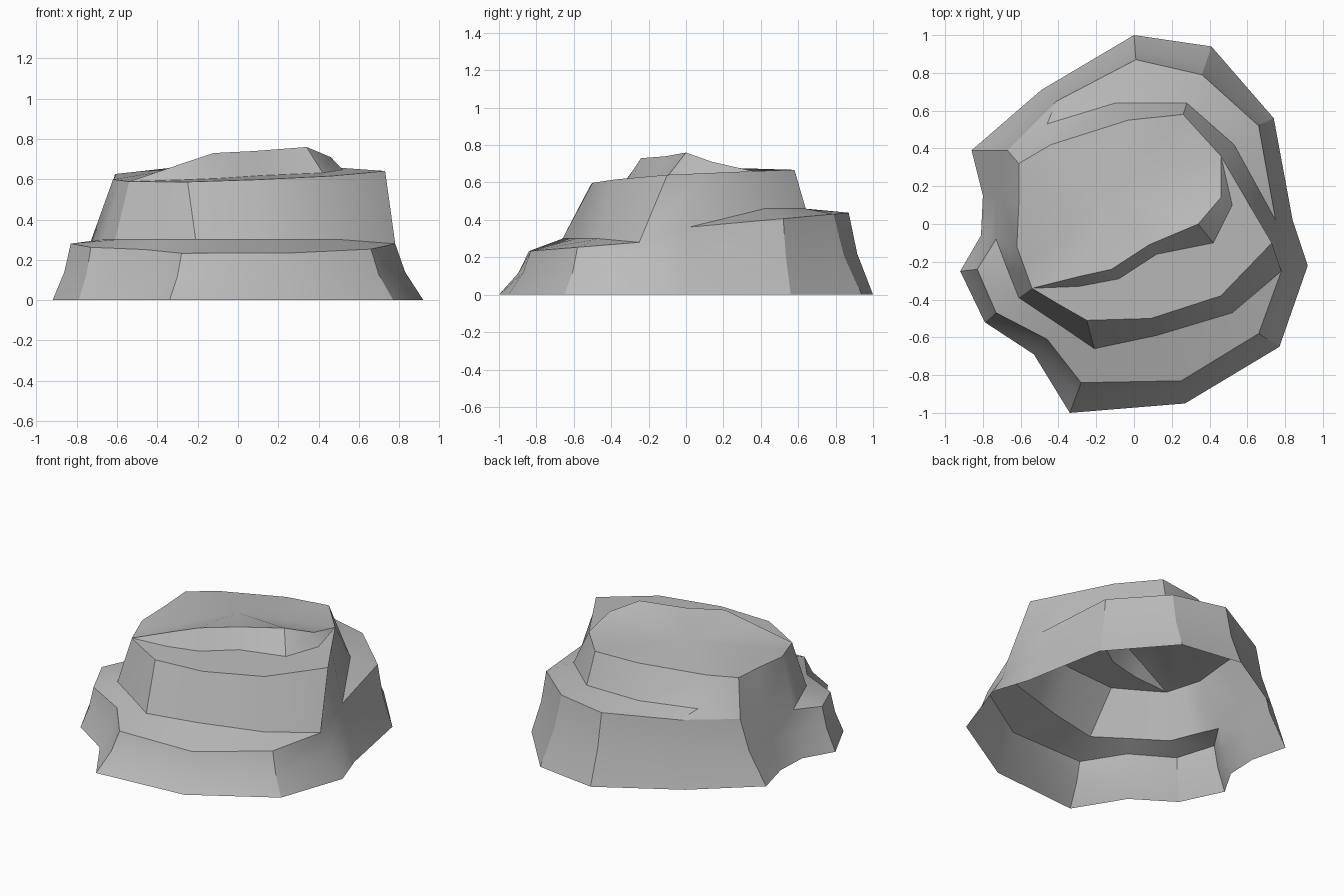
import bpy
import bmesh
import math
from mathutils import Vector

cube = bpy.data.objects.get("Cube")
if cube:
    bpy.data.objects.remove(cube, do_unlink=True)


# Height rules for the sloping treads
def ledge_height(x, y):
    return .36 + .09 * y if y > 0 else .3 + .08 * y


def inner_ledge_height(x, y):
    return .46 if y > .4 else .3


def rim_height(x, y):
    return .625 + .03 * x + .06 * y


def lift(outline, rule):
    return [Vector((x, y, rule(x, y))) for x, y in outline]


# Every ring runs counter-clockwise from the right side
base = lift([(.92, -.22), (.84, .02), (.74, .56), (.41, .94), (0, 1),
             (-.49, .71), (-.86, .39), (-.8, .15), (-.81, -.06),
             (-.92, -.25), (-.79, -.52), (-.53, -.69), (-.34, -1),
             (.27, -.95), (.77, -.65)], lambda x, y: 0)

ledge = lift([(.78, -.25), (.75, .02), (.66, .52), (.36, .79), (.01, .87),
              (-.41, .65), (-.67, .39), (-.7, .15), (-.73, -.08),
              (-.83, -.24), (-.73, -.47), (-.46, -.61), (-.28, -.84),
              (.25, -.83), (.66, -.58)], ledge_height)

rim = lift([(.73, -.1), (.6, .12), (.46, .36), (.26, .58), (-.03, .55),
            (-.44, .42), (-.61, .32), (-.61, .1), (-.62, -.12),
            (-.58, -.23), (-.54, -.34), (-.39, -.43), (-.25, -.51),
            (.09, -.5), (.46, -.38)], rim_height)

# Skirt flares out toward the ground
skirt = [a.lerp(b, .65) for a, b in zip(base, ledge)]
for point, top in zip(skirt, ledge):
    point.z = top.z / 2

# Two crescent ledges: the inner edge leaves the outer one only along them
back_ledge = lift([(.53, .42), (.28, .64), (-.1, .64), (-.46, .53)],
                  inner_ledge_height)
front_ledge = lift([(-.67, -.24), (-.61, -.39), (-.4, -.53), (-.21, -.66),
                    (.12, -.59), (.52, -.47)], inner_ledge_height)
inner = ledge[:2] + back_ledge + ledge[6:9] + front_ledge

# Top step: a crescent tread that closes against the rim
tread = lift([(-.29, -.33), (-.08, -.29), (.12, -.16), (.42, -.1)], rim_height)
corner = rim[2]
step_foot = lift([(.52, .1)], rim_height) + [corner] + rim[2:11] + tread
crest = [Vector(p) for p in [(-.3, -.28, .67), (-.12, -.24, .73),
                             (.08, -.11, .74), (.34, 0, .76)]]
step_top = [Vector((.46, .14, .71)), corner] + rim[2:11] + crest

# Join the rings, sharing vertices where edges merge
bm = bmesh.new()
shared = {}


def vert(p):
    key = tuple(round(c, 4) for c in p)
    if key not in shared:
        shared[key] = bm.verts.new(p)
    return shared[key]


def face(points):
    verts = list(dict.fromkeys(vert(p) for p in points))
    if len(verts) > 2 and not bm.faces.get(verts):
        bm.faces.new(verts)


rings = [base, skirt, ledge, inner, rim, step_foot, step_top]
count = len(base)
for low, high in zip(rings, rings[1:]):
    for i in range(count):
        j = (i + 1) % count
        face([low[i], low[j], high[j], high[i]])

# Plateau
centre = Vector((-.12, .16, .68))
for i in range(count):
    face([step_top[i], step_top[(i + 1) % count], centre])

mesh = bpy.data.meshes.new("terraced_hill")
bm.to_mesh(mesh)
bm.free()
hill = bpy.data.objects.new("terraced_hill", mesh)
bpy.context.collection.objects.link(hill)

# Stone colour
stone = bpy.data.materials.new("stone_grey")
stone.use_nodes = True
grey = (.5, .5, .5, 1)
stone.diffuse_color = grey
stone.node_tree.nodes["Principled BSDF"].inputs["Base Color"].default_value = grey
mesh.materials.append(stone)

bpy.ops.object.select_all(action="DESELECT")
hill.select_set(True)
bpy.context.view_layer.objects.active = hill
bpy.ops.object.shade_smooth_by_angle(angle=math.radians(30))
